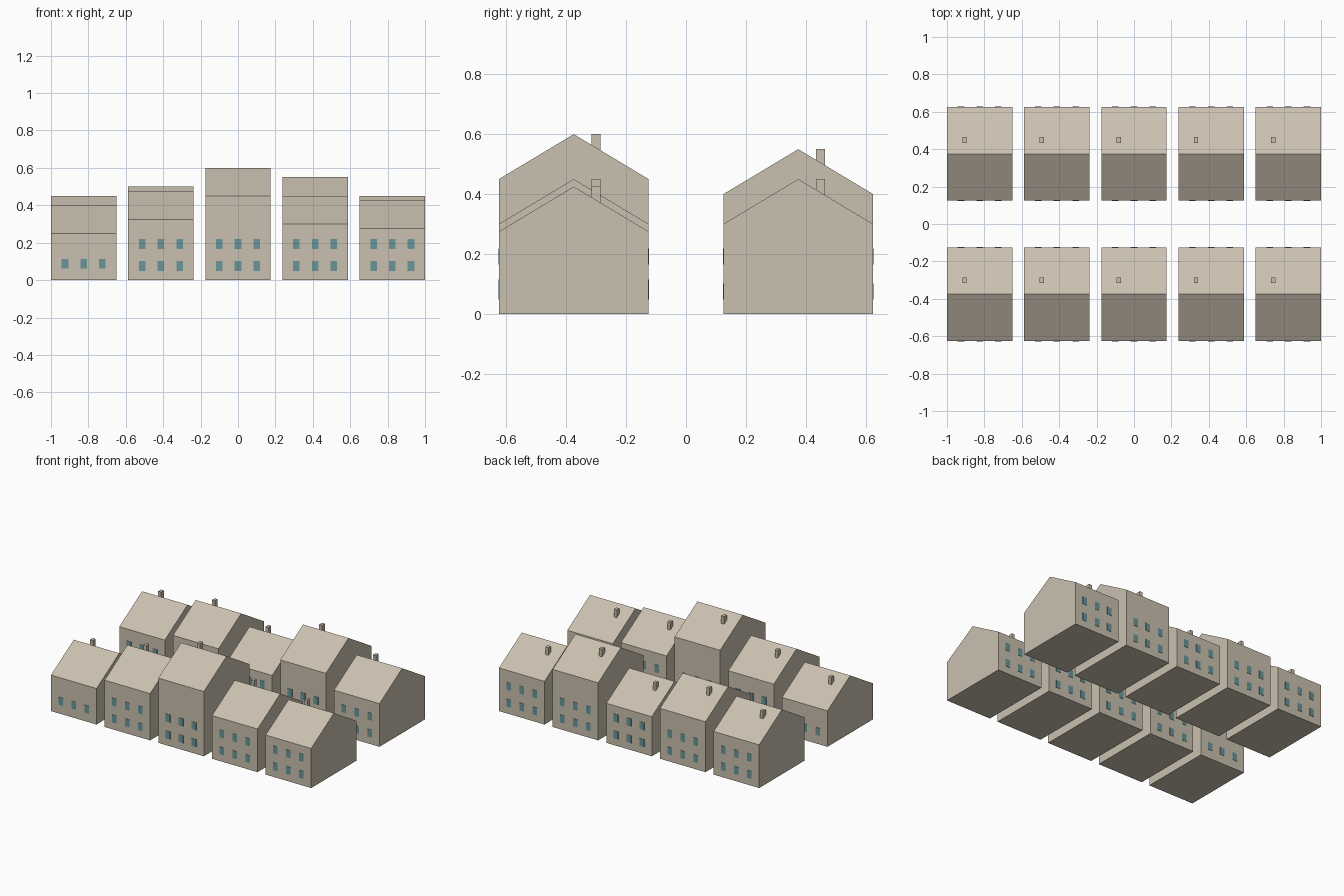
import bpy, bmesh

if "Cube" in bpy.data.objects:
    bpy.data.objects.remove(bpy.data.objects["Cube"])

def material(name, rgb):
    m = bpy.data.materials.new(name)
    m.diffuse_color = (*rgb, 1)
    m.use_nodes = True
    m.node_tree.nodes["Principled BSDF"].inputs["Base Color"].default_value = m.diffuse_color
    return m

stone = material("sandstone", (0.59, 0.53, 0.43))
glass = material("teal glass", (0.14, 0.30, 0.32))

WIDTH, HALF_DEPTH, RISE = 0.35, 0.25, 0.15
STEP = (2 - WIDTH) / 4

def finish(name, bm, mat):
    bmesh.ops.recalc_face_normals(bm, faces=bm.faces)
    me = bpy.data.meshes.new(name)
    bm.to_mesh(me)
    bm.free()
    me.materials.append(mat)
    ob = bpy.data.objects.new(name, me)
    bpy.context.collection.objects.link(ob)

def add_box(bm, lo, hi):
    made = bmesh.ops.create_cube(bm, size=1)["verts"]
    for v in made:
        v.co = [(a + b) / 2 + c * (b - a) for a, b, c in zip(lo, hi, v.co)]

def house(tag, x, y, eave):
    ridge = eave + RISE
    # Gabled body: end profile extruded along x
    bm = bmesh.new()
    profile = [(-HALF_DEPTH, 0), (HALF_DEPTH, 0), (HALF_DEPTH, eave),
               (0, ridge), (-HALF_DEPTH, eave)]
    end = bm.faces.new([bm.verts.new((x - WIDTH / 2, y + py, pz)) for py, pz in profile])
    side = bmesh.ops.extrude_face_region(bm, geom=[end])["geom"]
    bmesh.ops.translate(bm, vec=(WIDTH, 0, 0),
                        verts=[g for g in side if isinstance(g, bmesh.types.BMVert)])
    finish("house_body_" + tag, bm, stone)

    # Chimney on the rear slope, level with the ridge
    bm = bmesh.new()
    cx, cy = x - 0.081, y + 0.074
    add_box(bm, (cx - 0.0115, cy - 0.015, ridge - 0.07), (cx + 0.0115, cy + 0.015, ridge))
    finish("chimney_" + tag, bm, stone)

    # Thin window panes on the front and back walls
    bm = bmesh.new()
    floors = [0.0875] if eave < 0.26 else [0.075, 0.192]
    for s in (-1, 1):
        wall = y + s * HALF_DEPTH
        for z in floors:
            for dx in (-0.1, 0, 0.1):
                add_box(bm, (x + dx - 0.0175, wall - 0.002, z - 0.0265),
                        (x + dx + 0.0175, wall + 0.002, z + 0.0265))
    finish("windows_" + tag, bm, glass)

# Two rows of five houses with varied eave heights
rows = {"front": (-0.375, [0.25, 0.325, 0.45, 0.30, 0.275]),
        "back": (0.375, [0.30, 0.35, 0.275, 0.40, 0.30])}
for row, (y, eaves) in rows.items():
    for i, eave in enumerate(eaves):
        house(f"{row}_{i + 1}", -1 + WIDTH / 2 + i * STEP, y, eave)
